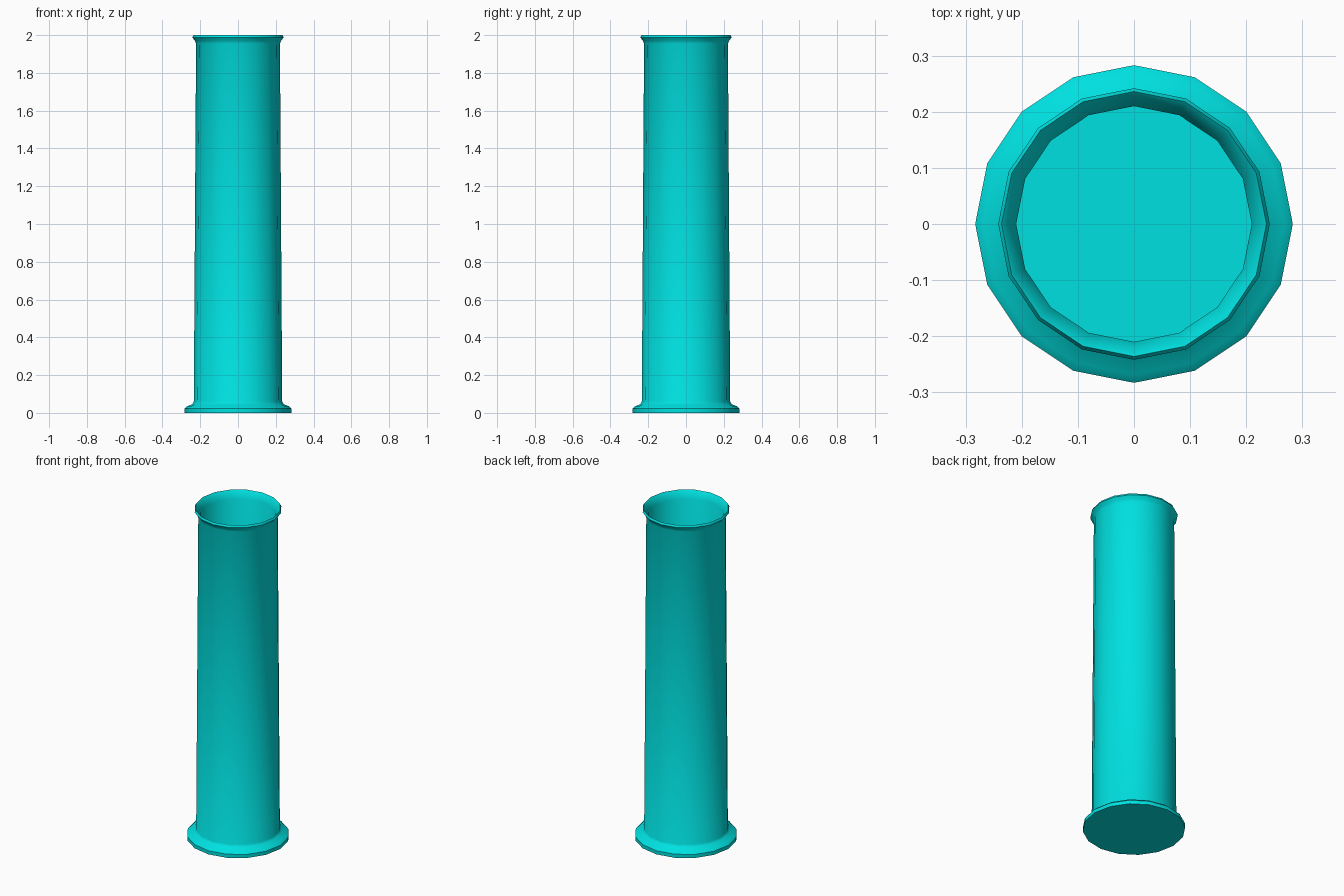
import bpy, bmesh, math

if "Cube" in bpy.data.objects:
    bpy.data.objects.remove(bpy.data.objects["Cube"])

SIDES = 16

# radius, height: from the underside, up the outside, over the lip and down the inside
PROFILE = [
    (0.283, 0.0), (0.283, 0.022), (0.268, 0.036), (0.242, 0.046), (0.234, 0.06),
    (0.222, 1.955), (0.228, 1.97), (0.242, 1.988), (0.236, 2.0),
    (0.230, 1.994), (0.210, 1.955), (0.214, 0.06),
]


def lathe(name, profile, sides):
    bm = bmesh.new()
    rings = []
    for r, z in profile:
        rings.append([bm.verts.new((r * math.cos(2 * math.pi * i / sides),
                                    r * math.sin(2 * math.pi * i / sides), z))
                      for i in range(sides)])
    for a, b in zip(rings, rings[1:]):
        for i in range(sides):
            j = (i + 1) % sides
            bm.faces.new((a[i], a[j], b[j], b[i]))
    # underside and inner floor
    bm.faces.new(rings[0][::-1])
    bm.faces.new(rings[-1])
    mesh = bpy.data.meshes.new(name)
    bm.to_mesh(mesh)
    bm.free()
    obj = bpy.data.objects.new(name, mesh)
    bpy.context.collection.objects.link(obj)
    return obj


# tall glass with flared foot and rolled lip
glass = lathe("tall_glass", PROFILE, SIDES)
bpy.context.view_layer.objects.active = glass
glass.select_set(True)
bpy.ops.object.shade_smooth_by_angle(angle=math.radians(40))

mat = bpy.data.materials.new("cyan")
mat.diffuse_color = (0.0, 0.75, 0.75, 1.0)
mat.use_nodes = True
mat.node_tree.nodes["Principled BSDF"].inputs["Base Color"].default_value = mat.diffuse_color
glass.data.materials.append(mat)
